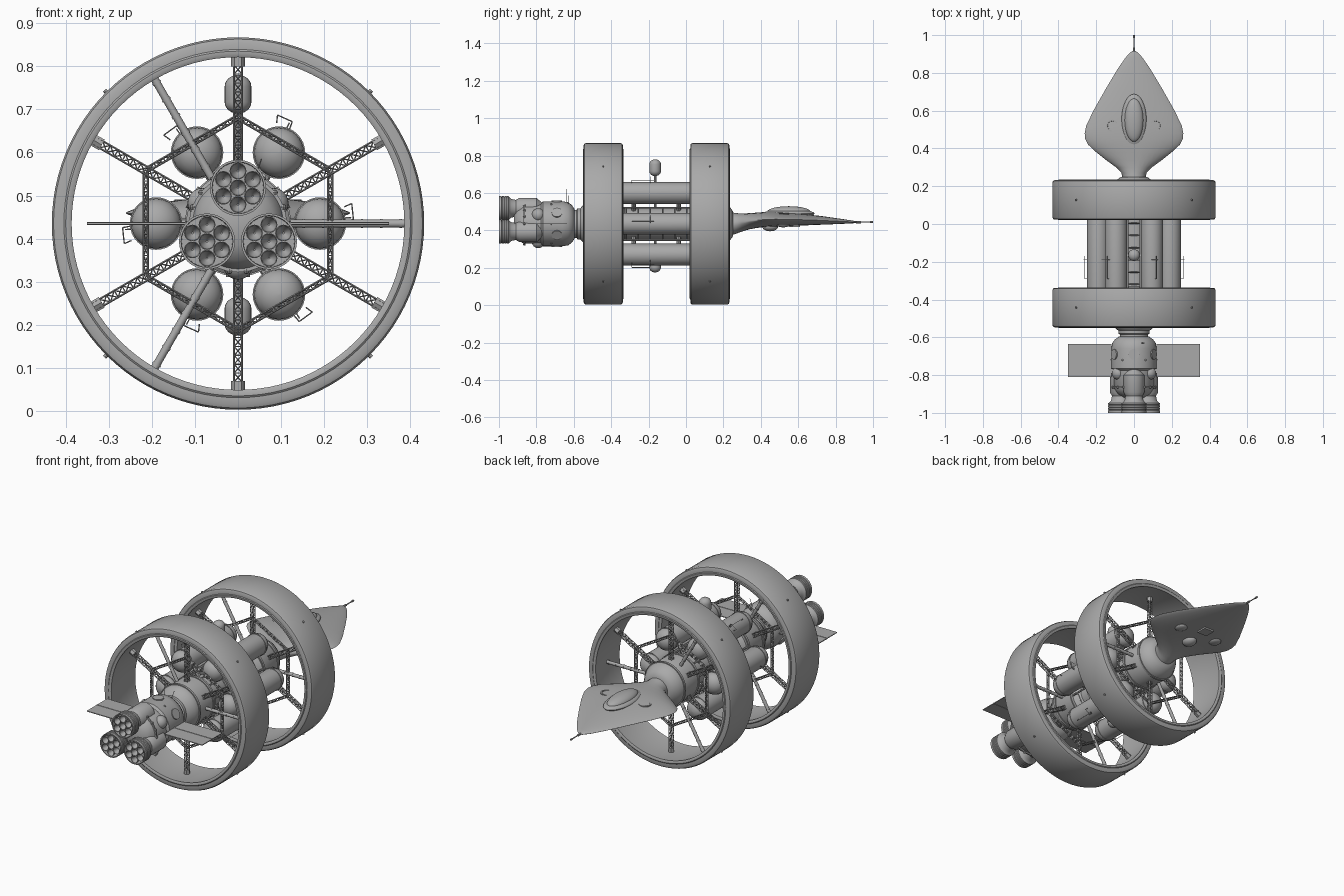
import bpy, bmesh, math
from math import sin, cos, pi, radians
from mathutils import Matrix, Vector

if "Cube" in bpy.data.objects:
    bpy.data.objects.remove(bpy.data.objects["Cube"])

CZ = 0.435                                   # height of the long axis
ALONG_Y = Matrix.Rotation(-pi / 2, 4, 'X')   # turns local z into +y
HEX = range(0, 360, 60)
RING_Y = (-0.4425, 0.1275)

grey = bpy.data.materials.new("hull grey")
grey.use_nodes = True
grey.diffuse_color = (0.4, 0.4, 0.4, 1)
grey.node_tree.nodes["Principled BSDF"].inputs["Base Color"].default_value = (0.4, 0.4, 0.4, 1)


def polar(deg, r, y):
    a = radians(deg)
    return Vector((r * cos(a), y, CZ + r * sin(a)))


def finish(bm, name, angle=35):
    bmesh.ops.recalc_face_normals(bm, faces=bm.faces)
    me = bpy.data.meshes.new(name)
    bm.to_mesh(me)
    bm.free()
    me.materials.append(grey)
    me.polygons.foreach_set("use_smooth", [True] * len(me.polygons))
    me.set_sharp_from_angle(angle=radians(angle))
    ob = bpy.data.objects.new(name, me)
    bpy.context.collection.objects.link(ob)
    return ob


def skin(bm, rows, loop=False, caps=True):
    """Bridge rows of points into a surface."""
    rows = [[bm.verts.new(p) for p in row] for row in rows]
    n = len(rows[0])
    pairs = list(zip(rows, rows[1:])) + ([(rows[-1], rows[0])] if loop else [])
    for a, b in pairs:
        for i in range(n):
            j = (i + 1) % n
            bm.faces.new((a[i], a[j], b[j], b[i]))
    if caps and not loop:
        bm.faces.new(rows[0])
        bm.faces.new(rows[-1])


def lathe(bm, profile, centre=(0, 0, CZ), rot=ALONG_Y, seg=32, loop=False):
    """Spin (radius, height) points around an axis."""
    m = Matrix.Translation(centre) @ rot
    skin(bm, [[m @ Vector((r * cos(2 * pi * i / seg), r * sin(2 * pi * i / seg), h))
               for i in range(seg)] for r, h in profile], loop)


def rod(bm, a, b, r=0.0025, seg=4):
    d = Vector(b) - Vector(a)
    lathe(bm, [(r, 0), (r, d.length)], a, d.to_track_quat('Z', 'Y').to_matrix().to_4x4(), seg)


def ball(bm, centre, r, scale=(1, 1, 1), seg=24):
    m = Matrix.Translation(centre) @ Matrix.Diagonal((*scale, 1))
    bmesh.ops.create_uvsphere(bm, u_segments=seg, v_segments=seg // 2, radius=r, matrix=m)


def dome(r, start, end, steps=6):
    """Quarter-ellipse profile from full radius at start to a tip at end."""
    return [(max(r * cos(pi / 2 * i / steps), 0.001), start + (end - start) * sin(pi / 2 * i / steps))
            for i in range(steps + 1)]


def truss(bm, a, b, w=0.009, bays=8):
    """Four-chord lattice beam."""
    d = (b - a).normalized()
    u = Vector((0, 1, 0)) if abs(d.y) < 0.9 else Vector((1, 0, 0))
    v = d.cross(u)
    corners = [(u + v) * w, (u - v) * w, (-u - v) * w, (v - u) * w]
    for k, c in enumerate(corners):
        rod(bm, a + c, b + c, 0.0022)
        nxt = corners[(k + 1) % 4]
        for i in range(bays):
            p, q = a.lerp(b, i / bays), a.lerp(b, (i + 1) / bays)
            rod(bm, *((p + c, q + nxt) if i % 2 else (p + nxt, q + c)), 0.0015)
            rod(bm, p + c, p + nxt, 0.0015)


# Two large habitat rings with small sensor knobs
for name, y in zip(("front_ring", "rear_ring"), RING_Y):
    bm = bmesh.new()
    half = [(0.388, 0.094), (0.386, 0.104), (0.392, 0.1075), (0.400, 0.1075), (0.404, 0.1045),
            (0.420, 0.1045), (0.428, 0.101), (0.432, 0.093)]
    profile = half + [(r, -h) for r, h in reversed(half)]
    lathe(bm, [(r, y + h) for r, h in profile], seg=96, loop=True)
    for deg in range(45, 360, 90):
        rod(bm, polar(deg, 0.43, y), polar(deg, 0.438, y), 0.005, 8)
    finish(bm, name)

    # Lattice spokes, lattice hexagon and three tubular passages
    bm = bmesh.new()
    for deg in HEX:
        truss(bm, polar(deg + 30, 0.10, y), polar(deg + 30, 0.388, y), bays=14)
        truss(bm, polar(deg + 30, 0.247, y), polar(deg + 90, 0.247, y), 0.005, 10)
        rod(bm, polar(deg + 30, 0.365, y), polar(deg + 30, 0.389, y), 0.016, 6)
    finish(bm, name + "_trusses")
    bm = bmesh.new()
    for deg in (0, 120, 240):
        rod(bm, polar(deg, 0.10, y), polar(deg, 0.389, y), 0.009, 12)
        for k in range(6):
            r = 0.15 + k * 0.045
            rod(bm, polar(deg, r, y), polar(deg, r + 0.005, y), 0.0105, 12)
    finish(bm, name + "_passages")

# Central core with a hub inside each ring
bm = bmesh.new()
lathe(bm, [(0.075, -0.61), (0.075, -0.585), (0.083, -0.58), (0.083, -0.565), (0.095, -0.555),
           (0.112, -0.53), (0.118, -0.51), (0.118, -0.36), (0.085, -0.33), (0.085, 0.02),
           (0.118, 0.05), (0.118, 0.19), (0.105, 0.215), (0.09, 0.235), (0.068, 0.25)], seg=48)
for y in (-0.5, -0.38, 0.06, 0.18):
    lathe(bm, [(0.123, y - 0.006), (0.123, y + 0.006)], seg=48)
finish(bm, "core")

# Lattice beams along the core
bm = bmesh.new()
for deg in HEX:
    for side in (-17, 17):
        rod(bm, polar(deg + 30 + side, 0.118, -0.36), polar(deg + 30 + side, 0.118, 0.05), 0.005, 6)
    for k in range(6):
        y = -0.32 + k * 0.065
        rod(bm, polar(deg + 13, 0.118, y), polar(deg + 47, 0.118, y), 0.004)
finish(bm, "core_frames")

# Six storage tanks, each with a collar, mounts and a wire bracket
for deg in HEX:
    bm = bmesh.new()
    c = polar(deg, 0.19, 0)
    lathe(bm, dome(0.058, -0.345, -0.395)[::-1] + dome(0.058, 0.03, 0.08), c)
    for y in (-0.34, 0.025):
        lathe(bm, [(0.061, y - 0.004), (0.061, y + 0.004)], c)
    for y in (-0.28, -0.04):
        rod(bm, polar(deg, 0.08, y), polar(deg, 0.16, y), 0.012, 8)
    for y in (-0.29, -0.19):
        rod(bm, polar(deg + 3, 0.235, y), polar(deg + 3, 0.262, y), 0.0015)
    path = [polar(deg + 1, 0.24, -0.19), polar(deg + 2, 0.268, -0.19),
            polar(deg + 10, 0.268, -0.19), polar(deg + 9, 0.25, -0.19)]
    for a, b in zip(path, path[1:]):
        rod(bm, a, b, 0.0015)
    rod(bm, polar(deg + 3, 0.262, -0.29), polar(deg + 3, 0.262, -0.17), 0.0015)
    finish(bm, "tank_%d" % deg)

# Upper and lower pods on masts
for deg, name in ((90, "upper_pod"), (270, "lower_pod")):
    bm = bmesh.new()
    c = polar(deg, 0.3 if deg == 90 else 0.215, -0.165)
    lathe(bm, dome(0.031, -0.018, -0.045)[::-1] + dome(0.031, 0.018, 0.045), c, Matrix(), 24)
    rod(bm, polar(deg, 0.07, -0.165), c, 0.007, 8)
    finish(bm, name)

# Engine module body
bm = bmesh.new()
lathe(bm, [(0.05, -0.92), (0.085, -0.90), (0.105, -0.87), (0.108, -0.775), (0.12, -0.765), (0.12, -0.66),
           (0.115, -0.63), (0.10, -0.61), (0.078, -0.595)], seg=48)
lathe(bm, [(0.113, -0.868), (0.113, -0.86)], seg=48)
for deg in HEX:
    rod(bm, polar(deg + 30, 0.11, -0.69), polar(deg + 30, 0.124, -0.69), 0.028, 20)
    for k in (0, 20, 40):
        ball(bm, polar(deg + k, 0.112, -0.864), 0.007, seg=8)
    ball(bm, polar(deg, 0.119, -0.72), 0.006, seg=8)
for deg in (30, 150, 270):
    ball(bm, polar(deg, 0.095, -0.79), 0.035)
rod(bm, polar(90, 0.11, -0.64), polar(90, 0.185, -0.64), 0.0015)
rod(bm, polar(70, 0.11, -0.63), polar(70, 0.16, -0.63), 0.0015)
finish(bm, "engine_module")

# Three engine clusters of seven bells
for deg in (90, 210, 330):
    bm = bmesh.new()
    c = polar(deg, 0.083, 0)
    ribs = [p for k in range(4) for p in ((0.065, -0.995 + k * 0.013), (0.065, -0.987 + k * 0.013),
                                          (0.061, -0.985 + k * 0.013))]
    lathe(bm, [(0.002, -0.96), (0.059, -0.96), (0.060, -1.0), (0.065, -1.0)] + ribs +
          [(0.05, -0.935), (0.045, -0.91), (0.056, -0.89), (0.056, -0.80), (0.03, -0.77)], c)
    spots = [c] + [c + Vector((0.039 * cos(radians(a + 30)), 0, 0.039 * sin(radians(a + 30)))) for a in HEX]
    for s in spots:
        lathe(bm, [(0.010, -0.955), (0.016, -0.975), (0.0195, -0.999), (0.0175, -0.999),
                   (0.013, -0.975), (0.002, -0.962)], s, seg=20)
    finish(bm, "engine_cluster_%d" % deg)

# Solar panels
for side, name in ((1, "left_solar_panel"), (-1, "right_solar_panel")):
    bm = bmesh.new()
    m = Matrix.Translation((side * 0.235, -0.7225, CZ)) @ Matrix.Diagonal((0.23, 0.175, 0.004, 1))
    bmesh.ops.create_cube(bm, size=1, matrix=m)
    rod(bm, (side * 0.1, -0.7225, CZ), (side * 0.35, -0.7225, CZ), 0.004, 6)
    finish(bm, name)

# Lander hull: sections of y, half width, top and bottom
bm = bmesh.new()
stations = [(0.24, 0.062, 0.497, 0.373), (0.27, 0.066, 0.492, 0.383), (0.30, 0.095, 0.490, 0.394),
            (0.34, 0.15, 0.492, 0.406), (0.38, 0.2, 0.495, 0.413), (0.42, 0.243, 0.498, 0.418),
            (0.45, 0.258, 0.498, 0.42), (0.48, 0.261, 0.498, 0.421), (0.52, 0.253, 0.496, 0.422),
            (0.60, 0.215, 0.490, 0.425), (0.72, 0.147, 0.477, 0.43), (0.82, 0.087, 0.463, 0.434),
            (0.88, 0.046, 0.454, 0.437), (0.91, 0.018, 0.449, 0.439), (0.917, 0.005, 0.446, 0.442)]
N = 32
rows = []
for y, w, top, bottom in stations:
    mid = (top + bottom) / 2
    p = 1 + 0.5 * min(1, (y - 0.24) / 0.15)          # round at the neck, lens-like on the wing
    row = []
    for i in range(N):
        s = sin(2 * pi * i / N)
        row.append((w * cos(2 * pi * i / N), y, mid + math.copysign(abs(s) ** p, s) * (top - bottom) / 2))
    rows.append(row)
skin(bm, rows)
finish(bm, "lander_hull", 60)

# Lander canopy, hatches, belly pods and nose probe
bm = bmesh.new()
ball(bm, (0, 0.55, 0.49), 1, (0.066, 0.138, 0.022), 32)
ball(bm, (0, 0.55, 0.50), 1, (0.05, 0.115, 0.029), 32)
finish(bm, "lander_canopy")
bm = bmesh.new()
for side in (-1, 1):
    lathe(bm, [(0.032, 0.47), (0.032, 0.491), (0.025, 0.491), (0.024, 0.486), (0.002, 0.488)],
          (side * 0.115, 0.52, 0), Matrix(), 24)
    ball(bm, (side * 0.115, 0.52, 0.428), 1, (0.03, 0.035, 0.012))
ball(bm, (0, 0.45, 0.42), 1, (0.035, 0.042, 0.025))
bmesh.ops.create_cube(bm, size=1, matrix=Matrix.Translation((0, 0.58, 0.425)) @ Matrix.Diagonal((0.06, 0.06, 0.016, 1)))
finish(bm, "lander_hatches")
bm = bmesh.new()
rod(bm, (0, 0.9, 0.444), (0, 1.0, 0.444), 0.003, 8)
rod(bm, (0, 0.91, 0.444), (0, 0.935, 0.444), 0.006, 8)
rod(bm, (0, 0.985, 0.444), (0, 1.0, 0.444), 0.005, 8)
finish(bm, "nose_probe")
